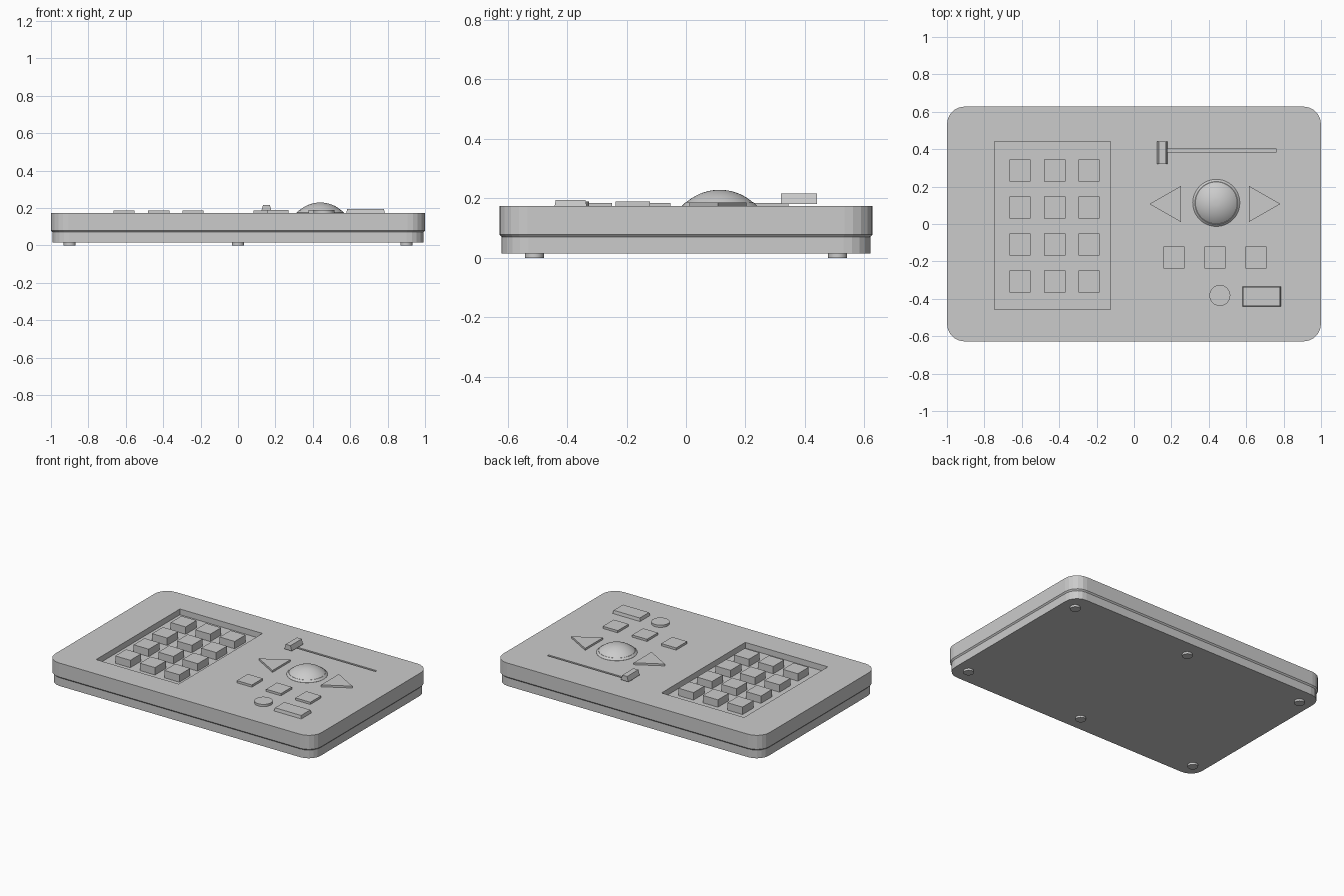
import bpy, bmesh, math

if "Cube" in bpy.data.objects:
    bpy.data.objects.remove(bpy.data.objects["Cube"])


def loft(name, rings, smooth=False):
    """Closed solid through a stack of (outline, z) rings."""
    bm = bmesh.new()
    loops = [[bm.verts.new((x, y, z)) for x, y in pts] for pts, z in rings]
    n = len(loops[0])
    for a, b in zip(loops, loops[1:]):
        for i in range(n):
            j = (i + 1) % n
            bm.faces.new((a[i], a[j], b[j], b[i]))
    bm.faces.new(loops[0][::-1])
    bm.faces.new(loops[-1])
    bmesh.ops.recalc_face_normals(bm, faces=bm.faces)
    me = bpy.data.meshes.new(name)
    bm.to_mesh(me)
    bm.free()
    ob = bpy.data.objects.new(name, me)
    bpy.context.collection.objects.link(ob)
    if smooth:
        bpy.ops.object.select_all(action='DESELECT')
        ob.select_set(True)
        bpy.context.view_layer.objects.active = ob
        bpy.ops.object.shade_smooth_by_angle(angle=math.radians(30))
    return ob


def rect(cx, cy, w, d):
    return [(cx + sx * w / 2, cy + sy * d / 2)
            for sx, sy in ((-1, -1), (1, -1), (1, 1), (-1, 1))]


def circle(cx, cy, r, n=32):
    return [(cx + r * math.cos(math.tau * i / n), cy + r * math.sin(math.tau * i / n))
            for i in range(n)]


def rounded(hx, hy, r, seg=5):
    pts = []
    for k, (sx, sy) in enumerate(((1, 1), (-1, 1), (-1, -1), (1, -1))):
        for i in range(seg + 1):
            a = math.pi / 2 * (k + i / seg)
            pts.append((sx * (hx - r) + r * math.cos(a), sy * (hy - r) + r * math.sin(a)))
    return pts


def box(name, cx, cy, w, d, z0, z1):
    o = rect(cx, cy, w, d)
    return loft(name, [(o, z0), (o, z1)])


def cut(target, cutter):
    cutter.hide_render = True
    cutter.hide_set(True)
    cutter.display_type = 'WIRE'
    m = target.modifiers.new(cutter.name, 'BOOLEAN')
    m.operation = 'DIFFERENCE'
    m.solver = 'EXACT'
    m.object = cutter


TOP, FLOOR, SUNK = 0.174, 0.135, 0.165

# Two-part housing with a seam
low = rounded(0.992, 0.62, 0.09)
loft("lower_case", [(low, 0.014), (low, 0.076)])
up = rounded(1.0, 0.628, 0.095)
upper = loft("upper_case", [(low, 0.07), (up, 0.079), (up, TOP)])

# Keypad well and slider slot
cut(upper, box("keypad_well_cutter", -0.435, -0.008, 0.62, 0.898, FLOOR, 0.3))
cut(upper, box("slider_slot_cutter", 0.447, 0.393, 0.63, 0.014, 0.15, 0.3))

# Keypad keys
for r, y in enumerate((0.286, 0.088, -0.11, -0.307)):
    for c, x in enumerate((-0.609, -0.424, -0.241)):
        box(f"key_{r}_{c}", x, y, 0.113, 0.116, FLOOR - 0.005, 0.185)

# Slider knob, narrower at the top
loft("slider_knob", [(rect(0.152, 0.38, 0.056, 0.121), 0.182),
                     (rect(0.152, 0.38, 0.036, 0.121), 0.216)])

# Trackball with sloped collar
cx, cy = 0.44, 0.113
loft("trackball_collar", [(circle(cx, cy, 0.126, 48), SUNK), (circle(cx, cy, 0.126, 48), TOP + 0.001),
                          (circle(cx, cy, 0.114, 48), 0.187)], True)
R, a0 = 0.17, math.asin(0.114 / 0.17)
rings = []
for i in range(9):
    a = a0 * (1 - i / 9)
    rings.append((circle(cx, cy, R * math.sin(a), 48), 0.229 - R + R * math.cos(a)))
loft("trackball", rings, True)

# Arrow buttons
for name, s in (("left_arrow", -1), ("right_arrow", 1)):
    tri = [(0.433 + s * 0.182, 0.203), (0.433 + s * 0.182, 0.011), (0.433 + s * 0.35, 0.107)]
    loft(name, [(tri, SUNK), (tri, 0.187)])

# Square buttons
for i, x in enumerate((0.214, 0.433, 0.653)):
    box(f"square_button_{i}", x, -0.179, 0.112, 0.117, SUNK, 0.189)

# Round button and wide button
disc = circle(0.459, -0.382, 0.056)
loft("round_button", [(disc, SUNK), (disc, 0.189)], True)
loft("wide_button", [(rect(0.682, -0.388, 0.206, 0.108), SUNK),
                     (rect(0.682, -0.388, 0.206, 0.108), TOP),
                     (rect(0.682, -0.388, 0.196, 0.1), 0.195)])

# Feet
for x in (-0.9, 0, 0.9):
    for y in (-0.51, 0.51):
        o = circle(x, y, 0.032, 24)
        loft("foot", [(o, 0), (o, 0.02)], True)
